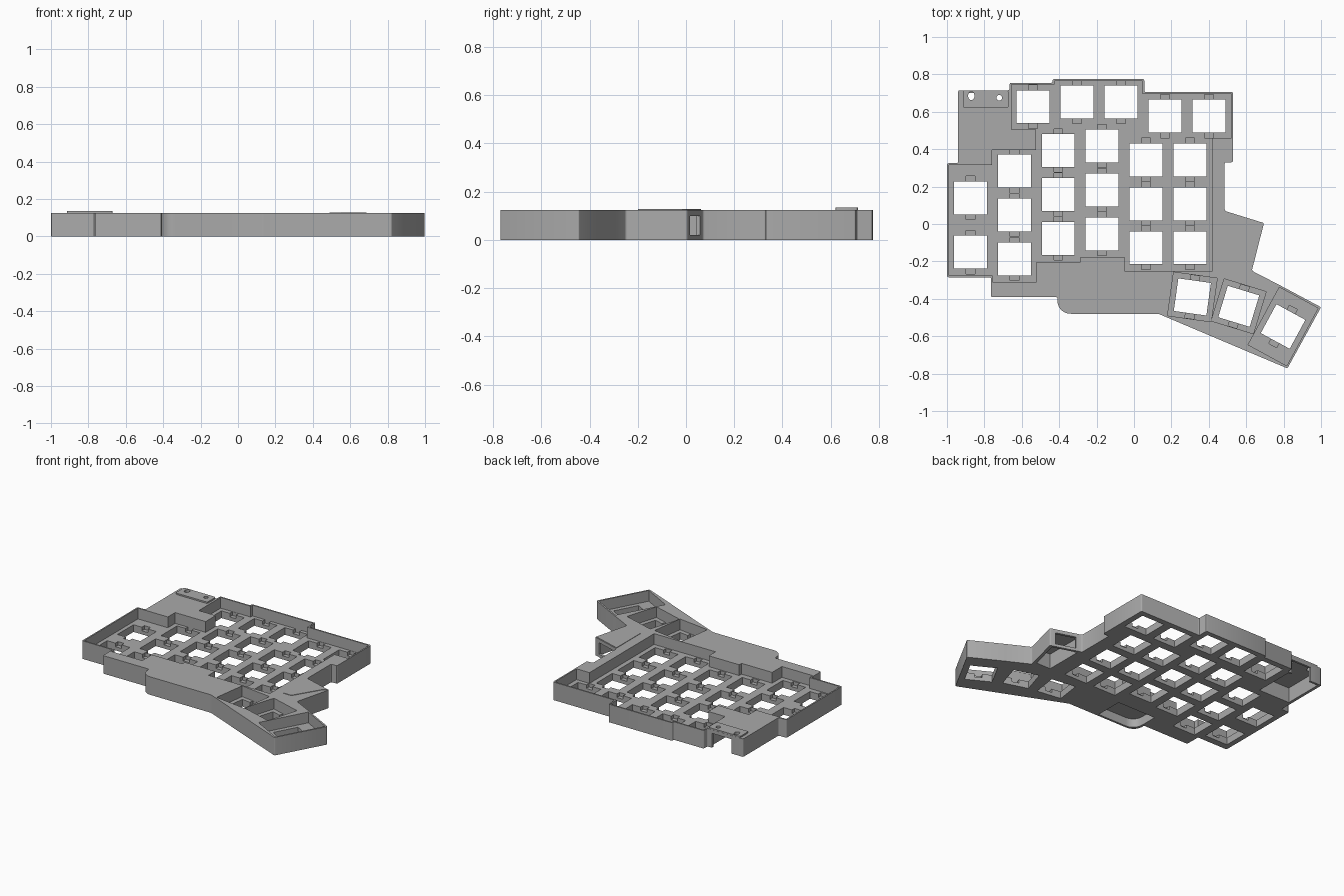
import bpy, bmesh
from math import radians, cos, sin, pi
from mathutils import Matrix, Vector

if "Cube" in bpy.data.objects:
    bpy.data.objects.remove(bpy.data.objects["Cube"])

TOP, PLATE = 0.125, 0.05
HALF = 0.088      # half width of a switch hole
PITCH = 0.235

grey = bpy.data.materials.new("case_grey")
grey.use_nodes = True
grey.diffuse_color = (0.4, 0.4, 0.4, 1)
grey.node_tree.nodes["Principled BSDF"].inputs["Base Color"].default_value = (0.4, 0.4, 0.4, 1)


def prisms(name, outlines, z0, z1, rounding=0):
    """One object holding an upright prism for each outline."""
    bm = bmesh.new()
    for points in outlines:
        verts = [bm.verts.new((p[0], p[1], z0)) for p in points]
        face = bm.faces.new(verts)
        if rounding:
            bmesh.ops.bevel(bm, geom=verts, offset=rounding, segments=3,
                            profile=0.5, affect='VERTICES')
            face = bm.faces[:][-1]
        made = bmesh.ops.extrude_face_region(bm, geom=[face], use_keep_orig=True)["geom"]
        moved = [g for g in made if isinstance(g, bmesh.types.BMVert)]
        bmesh.ops.translate(bm, verts=moved, vec=(0, 0, z1 - z0))
    bmesh.ops.recalc_face_normals(bm, faces=bm.faces[:])
    mesh = bpy.data.meshes.new(name)
    bm.to_mesh(mesh)
    bm.free()
    mesh.materials.append(grey)
    obj = bpy.data.objects.new(name, mesh)
    bpy.context.collection.objects.link(obj)
    return obj


def rect(cx, cy, w, h, angle=0, dx=0, dy=0):
    """Corners of a rectangle, offset by dx, dy in its own turned frame."""
    turn = Matrix.Rotation(radians(angle), 2)
    corners = ((-1, -1), (1, -1), (1, 1), (-1, 1))
    return [Vector((cx, cy)) + turn @ Vector((dx + sx * w / 2, dy + sy * h / 2))
            for sx, sy in corners]


def box(x0, x1, y0, y1):
    return [(x0, y0), (x1, y0), (x1, y1), (x0, y1)]


def oval(cx, cy, rx, ry, count=24):
    return [(cx + rx * cos(2 * pi * i / count), cy + ry * sin(2 * pi * i / count))
            for i in range(count)]


def cut(target, outlines, z0, z1):
    cutter = prisms("cutter", outlines, z0, z1)
    cutter.hide_render = True
    mod = target.modifiers.new("cut", 'BOOLEAN')
    mod.operation = 'DIFFERENCE'
    mod.solver = 'EXACT'
    mod.object = cutter
    bpy.context.view_layer.objects.active = target
    bpy.ops.object.modifier_apply(modifier=mod.name)
    bpy.data.objects.remove(cutter)


# Case outline, with the round front corner as an arc
front_arc = [(-0.34 - 0.07 * sin(a * pi / 12), -0.41 - 0.07 * cos(a * pi / 12)) for a in range(7)]
outline = [(-1, -0.285), (-1, 0.325), (-0.94, 0.325), (-0.94, 0.715), (-0.665, 0.715),
           (-0.665, 0.755), (-0.435, 0.755), (-0.435, 0.775), (0.055, 0.775),
           (0.055, 0.705), (0.53, 0.705), (0.53, 0.33), (0.485, 0.33), (0.485, 0.07),
           (0.695, 0.005), (0.63, -0.25), (0.785, -0.33), (1, -0.445), (0.82, -0.772),
           (0.13, -0.48)] + front_arc + [(-0.41, -0.39), (-0.765, -0.39), (-0.765, -0.285)]
case = prisms("case", [outline], 0, TOP, 0.008)

# Stepped well around the main keys
main_well = [(-0.99, -0.275), (-0.99, 0.315), (-0.76, 0.315), (-0.76, 0.395),
             (-0.525, 0.395), (-0.525, 0.505), (-0.655, 0.505), (-0.655, 0.745),
             (-0.425, 0.745), (-0.425, 0.765), (0.045, 0.765), (0.045, 0.695),
             (0.52, 0.695), (0.52, 0.46), (0.42, 0.46), (0.42, -0.25), (-0.052, -0.25),
             (-0.052, -0.177), (-0.285, -0.177), (-0.285, -0.203), (-0.52, -0.203),
             (-0.52, -0.31), (-0.757, -0.31), (-0.757, -0.275)]
cut(case, [main_well], PLATE, TOP + 0.1)

# Wells around the thumb keys
thumbs = [(0.312, -0.39, -8, PITCH), (0.56, -0.44, -17, PITCH), (0.797, -0.548, -28.5, 0.35)]
for x, y, angle, length in thumbs:
    cut(case, [rect(x, y, PITCH, length, angle)], PLATE, TOP + 0.1)

# Switch holes and their clip recesses
columns = [(-0.875, 0.14, (0, 0.29)), (-0.64, 0.283, (0, PITCH, 2 * PITCH)),
           (-0.405, 0.393, (0, PITCH, 2 * PITCH)), (-0.17, 0.417, (0, PITCH, 2 * PITCH)),
           (0.065, 0.343, (0, PITCH, 2 * PITCH)), (0.3, 0.343, (0, PITCH, 2 * PITCH))]
keys = [(x, y - step, 0) for x, y, steps in columns for step in steps]
keys += [(-0.54, 0.627, 0), (-0.305, 0.652, 0), (-0.07, 0.652, 0), (0.165, 0.577, 0), (0.4, 0.577, 0)]
keys += [(x, y, angle) for x, y, angle, length in thumbs]
cut(case, [rect(x, y, 2 * HALF, 2 * HALF, a) for x, y, a in keys], -0.1, PLATE + 0.001)
cut(case, [rect(x, y, 0.048, 0.036, a, 0, side * 0.098)
           for x, y, a in keys for side in (-1, 1)], 0.025, PLATE + 0.001)

# Controller bay, open below and through the back wall
cut(case, [box(-0.92, -0.68, 0.42, 0.7)], -0.1, 0.105)
cut(case, [box(-0.85, -0.7, 0.65, 0.8)], -0.1, 0.1)

# Jack bay, open below, with a window in its slanted back wall
cut(case, [[(0.505, 0.045), (0.67, -0.005), (0.615, -0.22), (0.505, -0.22)]], -0.1, 0.105)
cut(case, [rect(0.592, 0.036, 0.14, 0.08, -17.5)], 0.02, 0.1)

# Shallow bay under the round front corner
cut(case, [[(-0.1, -0.27), (-0.1, -0.465)] +
           [(x + 0.015, y + 0.015) for x, y in front_arc] + [(-0.395, -0.27)]], -0.1, 0.06)

# Raised cover over the controller, with a button hole and a light hole
cover = prisms("controller_cover", [box(-0.915, -0.67, 0.62, 0.714)], 0.12, 0.135, 0.012)
for part in (case, cover):
    cut(part, [oval(-0.87, 0.685, 0.017, 0.023), oval(-0.72, 0.675, 0.015, 0.015)], 0.05, 0.2)

# Thin cover over the jack
jack_cover = prisms("jack_cover", [[(0.49, 0.063), (0.687, 0.002), (0.66, -0.02),
                                    (0.55, -0.2), (0.49, -0.2)]], 0.12, 0.128)

for obj in (case, cover, jack_cover):
    bpy.ops.object.select_all(action='DESELECT')
    obj.select_set(True)
    bpy.context.view_layer.objects.active = obj
    bpy.ops.object.shade_smooth_by_angle(angle=radians(30))
